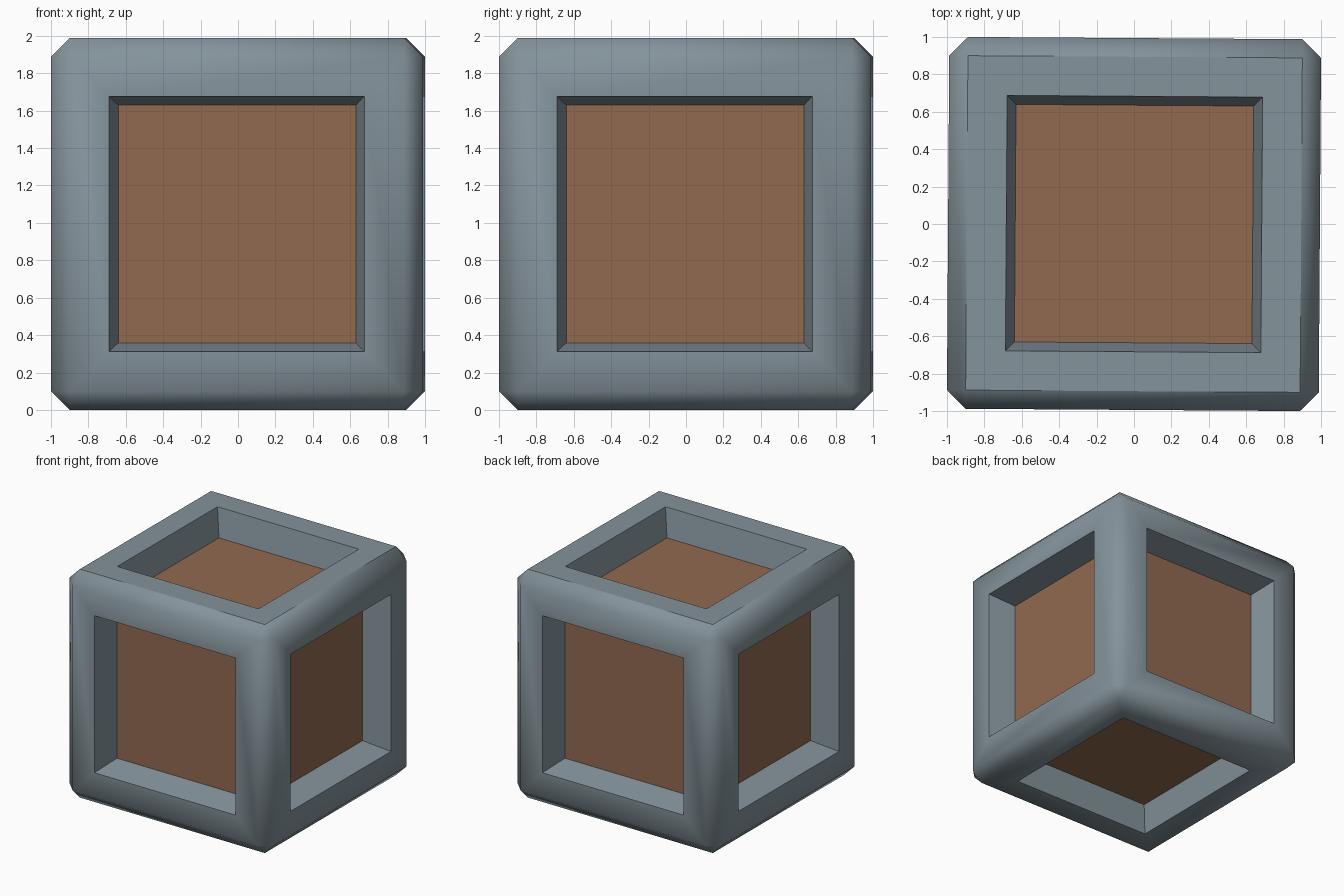
import bpy, bmesh, math
from mathutils import Matrix

if "Cube" in bpy.data.objects:
    bpy.data.objects.remove(bpy.data.objects["Cube"])

HALF = 0.994       # half size of the block
CHAMFER = 0.1      # width of the edge bevel
RIM = 0.211        # flat border between bevel and opening
TAPER = 0.048      # how far the recess narrows
DEPTH = 0.24       # depth of the recess


def material(name, colour):
    mat = bpy.data.materials.new(name)
    mat.diffuse_color = (*colour, 1)
    mat.use_nodes = True
    mat.node_tree.nodes["Principled BSDF"].inputs["Base Color"].default_value = mat.diffuse_color
    return mat


# chamfered cube
bm = bmesh.new()
bmesh.ops.create_cube(bm, size=2 * HALF)
bmesh.ops.bevel(bm, geom=bm.edges[:], offset=CHAMFER, offset_type='OFFSET',
                segments=1, profile=0.5, affect='EDGES')
bm.normal_update()

# recessed panel on each of the six large sides
sides = [f for f in bm.faces if f.calc_area() > 1]
for thickness, depth in ((RIM, 0), (TAPER, -DEPTH)):
    bmesh.ops.inset_individual(bm, faces=sides, thickness=thickness,
                               depth=depth, use_even_offset=True)
bm.normal_update()
for f in bm.faces:
    f.smooth = True
    f.material_index = 0
for f in sides:
    f.material_index = 1

# crisp recess edges and a crisp border round the top
for e in bm.edges:
    on_top = all(v.co.z > HALF - 0.001 for v in e.verts)
    e.smooth = e.calc_face_angle(0) < math.radians(50) and not (
        on_top and e.calc_face_angle(0) > 0.1)

bmesh.ops.rotate(bm, verts=bm.verts[:], cent=(0, 0, 0),
                 matrix=Matrix.Rotation(-0.0067, 3, 'Z'))
bmesh.ops.translate(bm, verts=bm.verts[:], vec=(0, 0, HALF))

mesh = bpy.data.meshes.new("crate")
bm.to_mesh(mesh)
bm.free()
mesh.materials.append(material("blue grey metal", (0.231, 0.292, 0.328)))
mesh.materials.append(material("brown panel", (0.287, 0.144, 0.080)))
crate = bpy.data.objects.new("crate", mesh)
bpy.context.collection.objects.link(crate)
